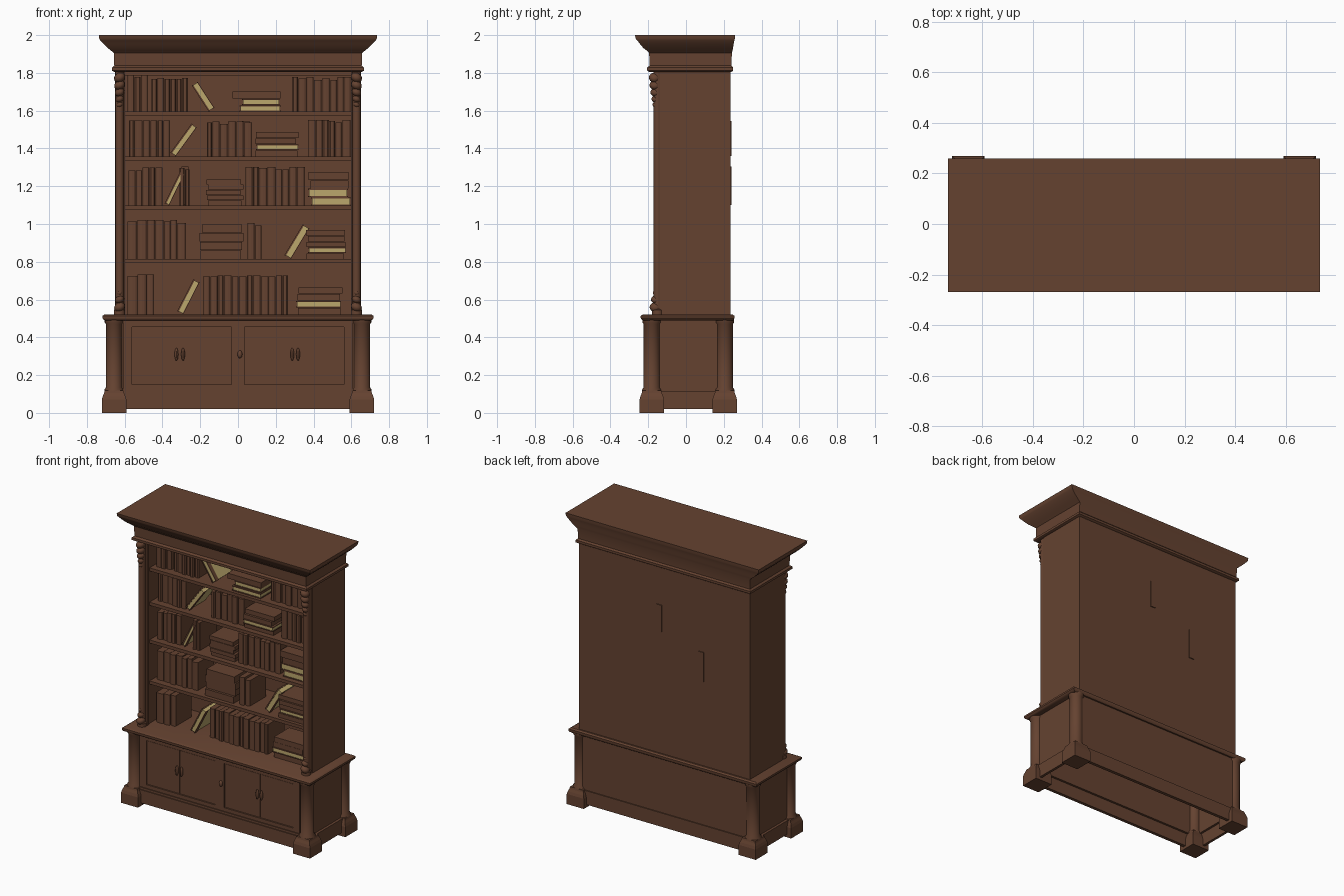
import bpy, bmesh, math, random
from mathutils import Matrix

if "Cube" in bpy.data.objects:
    bpy.data.objects.remove(bpy.data.objects["Cube"])

random.seed(4)


def material(name, rgb):
    m = bpy.data.materials.new(name)
    m.diffuse_color = (*rgb, 1)
    m.use_nodes = True
    m.node_tree.nodes["Principled BSDF"].inputs["Base Color"].default_value = m.diffuse_color
    return m


WOOD = material("brown_wood", (0.13, 0.055, 0.03))
PAGES = material("cream_pages", (0.50, 0.385, 0.15))


def finish(bm, name, smooth=False):
    bmesh.ops.recalc_face_normals(bm, faces=bm.faces)
    me = bpy.data.meshes.new(name)
    bm.to_mesh(me)
    bm.free()
    me.materials.append(WOOD)
    me.materials.append(PAGES)
    ob = bpy.data.objects.new(name, me)
    bpy.context.collection.objects.link(ob)
    if smooth:
        bpy.ops.object.select_all(action='DESELECT')
        ob.select_set(True)
        bpy.context.view_layer.objects.active = ob
        bpy.ops.object.shade_smooth_by_angle(angle=math.radians(35))
    return ob


def add_rings(bm, rings, mat=0, matrix=None):
    """Join equal-length rings of points into a capped solid."""
    loops = [[bm.verts.new(matrix @ Matrix.Translation(p).translation if matrix else p)
              for p in r] for r in rings]
    n = len(loops[0])
    faces = [bm.faces.new(loops[0]), bm.faces.new(loops[-1])]
    for a, b in zip(loops, loops[1:]):
        faces += [bm.faces.new((a[i], a[(i + 1) % n], b[(i + 1) % n], b[i])) for i in range(n)]
    for f in faces:
        f.material_index = mat


def rect(x0, x1, y0, y1, z):
    return [(x0, y0, z), (x1, y0, z), (x1, y1, z), (x0, y1, z)]


def circle(x, y, z, r, n=20):
    return [(x + r * math.cos(2 * math.pi * i / n), y + r * math.sin(2 * math.pi * i / n), z)
            for i in range(n)]


def add_box(bm, x0, x1, y0, y1, z0, z1, mat=0, matrix=None):
    add_rings(bm, [rect(x0, x1, y0, y1, z0), rect(x0, x1, y0, y1, z1)], mat, matrix)


def boxes(name, *items):
    bm = bmesh.new()
    for b in items:
        add_box(bm, *b)
    return finish(bm, name)


def moulding(name, steps):
    """Stepped rectangular profile: (z, half width, front y, back y)."""
    bm = bmesh.new()
    add_rings(bm, [rect(-hx, hx, f, b, z) for z, hx, f, b in steps])
    return finish(bm, name, True)


# Flared cornice and the worktop over the cupboard
moulding("cornice", [
    (1.805, .655, -.195, .24), (1.812, .667, -.206, .25), (1.828, .667, -.206, .25),
    (1.838, .655, -.193, .24), (1.905, .657, -.195, .243), (1.918, .672, -.208, .246),
    (1.932, .69, -.226, .249), (1.952, .711, -.243, .252), (1.972, .729, -.258, .256),
    (1.982, .735, -.267, .259), (2.0, .737, -.27, .26)])
moulding("worktop", [(.488, .70, -.225, .245), (.495, .713, -.236, .253), (.502, .718, -.24, .256),
                     (.514, .718, -.24, .256), (.522, .705, -.225, .245)])

# Upper case
boxes("case_sides", *[(min(s * .605, s * .652), max(s * .605, s * .652), -.12, .235, .51, 1.82)
                      for s in (-1, 1)])
boxes("case_back", (-.61, .61, .215, .234, .51, 1.82))
boxes("top_rail", (-.61, .61, -.13, -.10, 1.785, 1.82))
boxes("front_stiles", *[(min(s * .598, s * .648), max(s * .598, s * .648), -.14, -.118, .51, 1.82)
                        for s in (-1, 1)])
SHELF_Z = [1.595, 1.358, 1.098, .815, .522]
boxes("shelves", *[(-.606, .606, -.10, .22, z - .022, z) for z in SHELF_Z[:4]])

# Slim columns with carved drops at the top and a leaf at the foot
for s, side in ((-1, "left"), (1, "right")):
    bm = bmesh.new()
    cx = s * .627
    add_rings(bm, [circle(cx, -.15, z, r) for z, r in
                   ((.52, .03), (.545, .03), (.55, .022), (1.6, .022), (1.81, .022))])
    finish(bm, side + "_column", True)
    bm = bmesh.new()
    for z, r, y in ((1.775, .031, -.166), (1.735, .029, -.165), (1.697, .026, -.163),
                    (1.662, .022, -.161), (1.632, .018, -.16), (1.608, .014, -.158),
                    (.56, .03, -.163), (.60, .024, -.162), (.635, .016, -.16)):
        turn = Matrix.Translation((cx, y, z)) @ Matrix.Rotation(.5 * s, 4, 'Y')
        bmesh.ops.create_uvsphere(bm, u_segments=12, v_segments=8, radius=r,
                                  matrix=turn @ Matrix.Diagonal((1, 1, .8, 1)))
    finish(bm, side + "_carving", True)

# Cupboard: open underneath
boxes("cupboard_walls",
      (-.66, .66, -.19, -.175, .11, .49), (-.66, .66, .22, .235, .02, .49),
      (-.672, -.657, -.18, .22, .11, .49), (.657, .672, -.18, .22, .11, .49))
boxes("plinth",
      (-.66, .66, -.212, -.19, .02, .11), (-.66, .66, -.206, -.175, .11, .125),
      (-.69, -.672, -.18, .22, .02, .115), (.672, .69, -.18, .22, .02, .115),
      (-.66, .66, .235, .242, .02, .115))

# Door frame around four recessed doors, with centre stile
boxes("door_frame",
      (-.61, .61, -.2, -.19, .455, .49), (-.61, .61, -.2, -.19, .125, .15),
      (-.61, -.56, -.2, -.19, .15, .455), (.56, .61, -.2, -.19, .15, .455),
      (-.035, .035, -.2, -.19, .15, .455))
for i, (a, b) in enumerate(((-.557, -.31), (-.304, -.039), (.039, .304), (.31, .557))):
    boxes("door_%d" % (i + 1), (a, b, -.195, -.188, .154, .451))

# Oval pulls and keyhole plate
bm = bmesh.new()
for x, z, w, h in ((-.326, .31, .01, .034), (-.291, .31, .01, .034), (.287, .31, .01, .034),
                   (.318, .31, .01, .034), (.01, .31, .013, .021)):
    bmesh.ops.create_uvsphere(bm, u_segments=12, v_segments=8, radius=1,
                              matrix=Matrix.Translation((x, -.2, z)) @ Matrix.Diagonal((w, .013, h, 1)))
finish(bm, "door_pulls", True)

# Round corner posts on chamfered square feet
for sx, xs in ((-1, "left"), (1, "right")):
    for y, ys in ((-.181, "front"), (.205, "back")):
        x = sx * .656
        bm = bmesh.new()
        add_rings(bm, [circle(x, y, z, r) for z, r in
                       ((.10, .052), (.122, .052), (.135, .043), (.47, .043), (.48, .05), (.495, .05))])
        finish(bm, f"{ys}_{xs}_post", True)
        bm = bmesh.new()
        add_rings(bm, [rect(x - h, x + h, y - h, y + h, z) for z, h in
                       ((0, .065), (.07, .065), (.088, .06), (.105, .053), (.118, .05))])
        finish(bm, f"{ys}_{xs}_foot")


# Books
def uprights(bm, z, x0, x1, h, n):
    """Run of standing books with rounded spines."""
    weights = [random.uniform(.8, 1.25) for _ in range(n)]
    x = x0
    for w in weights:
        t = (x1 - x0) * w / sum(weights)
        a, b, m = x + .001, x + t - .001, x + t / 2
        f = -.055 + random.uniform(-.008, .008)
        top = z + h - random.choice((0, 0, .006, .014))
        rings = [[(a, .13, k), (a, f + .007, k), (a + t * .2, f + .001, k), (m, f, k),
                  (b - t * .2, f + .001, k), (b, f + .007, k), (b, .13, k)] for k in (z, top)]
        add_rings(bm, rings)
        x += t


def leaning(bm, z, x, h, t, deg, pages):
    """Book tipped about its lower corner; positive leans right."""
    m = Matrix.Translation((x, 0, z)) @ Matrix.Rotation(math.radians(deg), 4, 'Y')
    a = -t if deg > 0 else 0
    if pages:
        add_box(bm, a, a + .008, -.06, .12, 0, h, 0, m)
        add_box(bm, a + .008, a + t - .004, -.056, .116, .003, h - .003, 1, m)
        add_box(bm, a + t - .004, a + t, -.06, -.03, 0, h, 0, m)
    else:
        add_box(bm, a, a + t, -.06, .12, 0, h, 0, m)


def stack(bm, z, x0, x1, h, layers):
    """Flat books from the bottom up: b shows a spine, p shows pages."""
    t = h / len(layers)
    for kind in layers:
        a, b = x0 + random.uniform(-.006, .012), x1 - random.uniform(-.006, .012)
        f = -.07 + random.uniform(-.01, .01)
        if kind == "p":
            add_box(bm, a, b, f, .1, z, z + .006)
            add_box(bm, a + .005, b - .004, f + .004, .096, z + .006, z + t - .007, 1)
            add_box(bm, a, b, f, .1, z + t - .007, z + t - .001)
        else:
            add_box(bm, a, b, f, .1, z, z + t - .002)
        z += t


ROWS = [
    [(uprights, -.585, -.475, .19, 3), (uprights, -.46, -.265, .178, 6),
     (leaning, -.155, .165, .036, -33, True), (stack, .01, .23, .068, "pp"),
     (stack, .02, .225, .025, ""), (uprights, .285, .6, .182, 8)],
    [(uprights, -.578, -.36, .19, 6), (leaning, -.33, .19, .034, 36, True),
     (leaning, -.285, .17, .034, 40, False), (uprights, -.165, .075, .185, 6),
     (stack, .095, .315, .13, "bpbb"), (uprights, .37, .597, .193, 6)],
    [(uprights, -.58, -.4, .2, 5), (leaning, -.365, .185, .026, 26, True),
     (uprights, -.31, -.255, .205, 2), (stack, -.17, .025, .14, "bbbbb"),
     (uprights, .04, .355, .205, 8), (stack, .375, .59, .18, "ppbb")],
    [(uprights, -.585, -.275, .205, 7), (stack, -.2, .025, .185, "bbbb"),
     (uprights, .05, .125, .19, 2), (leaning, .2, .18, .03, -22, False),
     (leaning, .28, .19, .04, 31, True), (stack, .36, .57, .155, "bpbbb")],
    [(uprights, -.585, -.445, .21, 3), (leaning, -.39, .21, .035, -13, False),
     (leaning, -.34, .185, .03, -19, False), (leaning, -.29, .19, .036, 27, True),
     (uprights, -.185, .265, .205, 12), (stack, .31, .55, .145, "bpbb")]]
for i, (z, row) in enumerate(zip(SHELF_Z, ROWS)):
    bm = bmesh.new()
    for kind, *args in row:
        if args[-1]:
            kind(bm, z, *args)
    if i == 0:  # shifted book on the stack
        add_box(bm, -.03, .225, -.07, .1, z + .07, z + .106)
    finish(bm, "books_row_%d" % (i + 1))

# Two deep books showing through the back panel
boxes("deep_books", (.02, .06, .12, .24, 1.36, 1.545), (-.30, -.262, .12, .24, 1.10, 1.305))
